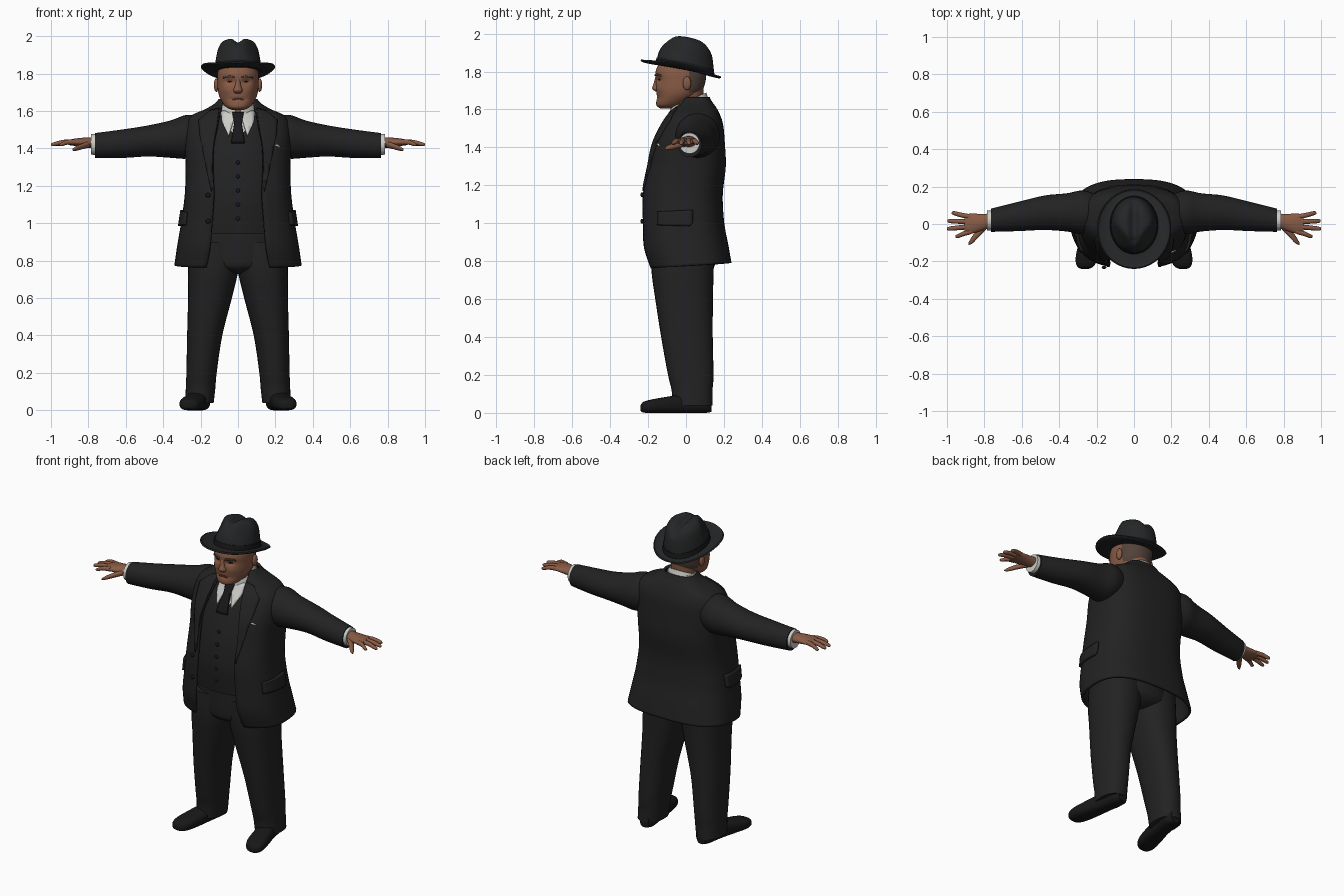
import bpy, bmesh, math
from mathutils import Vector
from mathutils.bvhtree import BVHTree

cube = bpy.data.objects.get("Cube")
if cube:
    bpy.data.objects.remove(cube, do_unlink=True)


def material(name, r, g, b):
    m = bpy.data.materials.new(name)
    m.use_nodes = True
    m.diffuse_color = (r, g, b, 1)
    node = m.node_tree.nodes["Principled BSDF"]
    node.inputs["Base Color"].default_value = (r, g, b, 1)
    node.inputs["Roughness"].default_value = 0.8
    return m


suit = material("charcoal suit", .016, .016, .017)
felt = material("dark felt", .018, .019, .02)
black = material("soft black", .009, .009, .01)
skin = material("skin", .25, .105, .06)
lip = material("lips", .16, .055, .035)
white = material("white cotton", .6, .6, .57)
hair = material("grey brown hair", .085, .055, .042)


def finish(bm, name, mats, thickness=0, offset=-1.0):
    me = bpy.data.meshes.new(name)
    bm.to_mesh(me)
    bm.free()
    ob = bpy.data.objects.new(name, me)
    bpy.context.collection.objects.link(ob)
    for m in mats:
        me.materials.append(m)
    bpy.ops.object.select_all(action='DESELECT')
    ob.select_set(True)
    bpy.context.view_layer.objects.active = ob
    bpy.ops.object.shade_smooth_by_angle(angle=math.radians(45))
    if thickness:
        mod = ob.modifiers.new("thickness", 'SOLIDIFY')
        mod.thickness, mod.offset = thickness, offset
    return ob


def spline(rows, steps):
    """Smooth interpolation through all section values."""
    out = []
    for i in range(len(rows) - 1):
        a, b, c, d = rows[max(i - 1, 0)], rows[i], rows[i + 1], rows[min(i + 2, len(rows) - 1)]
        for k in range(steps):
            t = k / steps
            out.append([q + .5 * t * (r - p + t * (2 * p - 5 * q + 4 * r - s + t * (3 * (q - r) + s - p)))
                        for p, q, r, s in zip(a, b, c, d)])
    return out + [list(rows[-1])]


def loft(name, rows, mats, axis='Z', power=1.0, sides=32, steps=5, side=1, caps=True,
         shape=None, cuts=(), rule=None, thickness=0):
    """Rows: position along axis, two centre values, two radii, optional front gap."""
    bm = bmesh.new()
    rings = []
    opened = len(rows[0]) == 6
    for row in spline(rows, steps):
        pos, ca, cb, ra, rb = row[:5]
        ring = []
        start = -math.acos(min(1, row[5] / ra) ** (1 / power)) if opened else 0
        span = math.pi - 2 * start if opened else 2 * math.pi
        for i in range(sides):
            t = start + span * i / (sides - 1 if opened else sides)
            c, s = math.cos(t), math.sin(t)
            a = ca + ra * math.copysign(abs(c) ** power, c)
            b = cb + rb * math.copysign(abs(s) ** power, s)
            co = Vector({'Z': (a, b, pos), 'X': (pos, a, b), 'Y': (a, pos, b)}[axis])
            if shape:
                co = shape(co)
            co.x *= side
            ring.append(bm.verts.new(co))
        rings.append(ring)
    for low, high in zip(rings, rings[1:]):
        for i in range(sides - 1 if opened else sides):
            j = (i + 1) % sides
            bm.faces.new((low[i], low[j], high[j], high[i]))
    if caps and not opened:
        bm.faces.new(rings[0])
        bm.faces.new(rings[-1])
        bmesh.ops.recalc_face_normals(bm, faces=bm.faces)
    for co, no in cuts:
        bmesh.ops.bisect_plane(bm, geom=bm.verts[:] + bm.edges[:] + bm.faces[:], plane_co=co, plane_no=no)
    if rule:
        for f in bm.faces:
            f.material_index = rule(f.calc_center_median())
    return finish(bm, name, mats, thickness)


def patch(name, outline, target, mat, axis='Y', side=1, lift=.004, thickness=.009):
    """Lay a flat outline onto the front (Y) or the side (X) of a target."""
    tree = BVHTree.FromPolygons([v.co for v in target.data.vertices],
                                [p.vertices[:] for p in target.data.polygons])
    bm = bmesh.new()
    put = (lambda a, z: (a * side, 0, z)) if axis == 'Y' else (lambda a, z: (0, a, z))
    bm.faces.new([bm.verts.new(put(*p)) for p in outline])
    for k in range(3):
        values = [v.co[k] for v in bm.verts]
        n = int((max(values) - min(values)) / .02)
        for i in range(1, n + 1):
            no = Vector((k == 0, k == 1, k == 2))
            at = no * (min(values) + i * (max(values) - min(values)) / (n + 1))
            bmesh.ops.bisect_plane(bm, geom=bm.verts[:] + bm.edges[:] + bm.faces[:], plane_co=at, plane_no=no)
    ray = Vector((0, 1, 0)) if axis == 'Y' else Vector((-side, 0, 0))
    for v in bm.verts:
        hit = tree.ray_cast(v.co - ray, ray)[0]
        if hit is None:
            hit = tree.find_nearest(v.co - ray * .15)[0]
        v.co += ray * ((hit - v.co).dot(ray) - lift)
    return finish(bm, name, [mat], thickness, 0)


def ball(name, at, size, mat):
    bm = bmesh.new()
    bmesh.ops.create_uvsphere(bm, u_segments=16, v_segments=10, radius=1)
    for v in bm.verts:
        v.co = Vector(at) + Vector(size) * v.co
    return finish(bm, name, [mat])


# Jacket: open shell with a sloped hem
def hem(co):
    co.z += .07 * co.y * max(0, (1 - co.z) / .23)
    return co


jacket = loft("jacket", [
    (.775, 0, .02, .34, .22, .17), (.88, 0, -.005, .325, .228, .15), (1, 0, -.018, .305, .22, .14),
    (1.15, 0, -.022, .285, .216, .13), (1.3, 0, 0, .28, .21, .135), (1.42, 0, .012, .285, .193, .13),
    (1.52, 0, .033, .28, .163, .11), (1.575, 0, .043, .25, .135, .1), (1.61, 0, .05, .175, .11, .092),
    (1.64, 0, .053, .125, .085, .085), (1.665, 0, .055, .102, .07, .08)],
    [suit], power=.75, sides=56, shape=hem, thickness=.016)

# Torso: waistcoat with a V of shirt cut into it
torso = loft("waistcoat_and_shirt", [
    (.945, 0, -.01, .265, .195), (1.1, 0, -.015, .26, .205), (1.25, 0, -.005, .25, .2),
    (1.38, 0, .01, .24, .18), (1.48, 0, .03, .22, .16), (1.56, 0, .04, .16, .12),
    (1.62, 0, .04, .1, .09), (1.66, 0, .04, .085, .08)],
    [suit, white], sides=48, cuts=[((0, 0, 1.44), (1.5, 0, -1)), ((0, 0, 1.44), (-1.5, 0, -1))],
    rule=lambda c: int(c.z > 1.44 + 1.5 * abs(c.x)))
patch("necktie", [(-.03, 1.59), (.03, 1.59), (.02, 1.53), (.036, 1.43), (-.036, 1.43), (-.02, 1.53)],
      torso, black, lift=.012, thickness=.02)
for i in range(5):
    z = 1.325 - .075 * i
    y = min(v.co.y for v in torso.data.vertices if abs(v.co.z - z) < .03)
    ball(f"waistcoat_button_{i + 1}", (0, y, z), (.011, .007, .011), black)

# Trousers
loft("trouser_seat", [(.73, 0, -.01, .03, .1), (.76, 0, -.015, .2, .155), (.82, 0, -.012, .25, .172),
                      (1, 0, -.01, .25, .175)], [suit])

# Neck and shirt collar
loft("neck", [(1.54, 0, .02, .08, .075), (1.64, 0, .01, .078, .08), (1.74, 0, .02, .085, .075)], [skin])


def collar_slope(co):
    co.z += .42 * (co.y - .11)
    return co


loft("shirt_collar", [(1.625, 0, .02, .105, .105, .035), (1.655, 0, .017, .1, .1, .022),
                      (1.69, 0, .013, .088, .095, .012)], [white], shape=collar_slope, thickness=.008)


# Head with sunken eyes and hair at the back
def face_form(co):
    if co.y < -.05:
        eye = math.exp(-((abs(co.x) - .045) / .022) ** 2 - ((co.z - 1.757) / .014) ** 2)
        mouth = math.exp(-(co.x / .045) ** 2 - ((co.z - 1.664) / .008) ** 2)
        cheek = math.exp(-((abs(co.x) - .06) / .03) ** 2 - ((co.z - 1.71) / .025) ** 2)
        co.y += .014 * eye + .006 * mouth - .007 * cheek
    return co


head = loft("head", [
    (1.605, 0, -.1, .03, .035), (1.622, 0, -.088, .064, .068), (1.66, 0, -.055, .092, .1),
    (1.7, 0, -.035, .106, .121), (1.75, 0, -.028, .11, .131), (1.8, 0, -.027, .11, .133),
    (1.85, 0, -.025, .095, .115)], [skin, hair], power=.92, sides=56, steps=8, shape=face_form,
    cuts=[((0, .015, 0), (0, 1, 0)), ((0, 0, 1.69), (0, 0, 1))],
    rule=lambda c: int(c.y > .015 and c.z > 1.69))
loft("nose", [(1.694, 0, -.148, .016, .012), (1.71, 0, -.154, .025, .024), (1.74, 0, -.152, .015, .018),
              (1.785, 0, -.146, .012, .011)], [skin], sides=20)
patch("mouth", [(-.034, 1.659), (0, 1.661), (.034, 1.659), (.02, 1.668), (-.02, 1.668)],
      head, lip, lift=.001, thickness=.004)


# Hat: tilted, pinched and creased
def hat_form(co):
    high = min(1, max(0, (co.z - 1.85) / .12))
    co.x *= 1 - .4 * high * min(1, max(0, -co.y / .1))
    co.z -= .028 * high ** 3 * math.exp(-(co.x / .025) ** 2)
    co.z += .65 * max(0, abs(co.x) - .06) ** 2 / .5 - .21 * (co.y + .025)
    return co


loft("hat_crown", [(1.808, 0, -.006, .126, .153), (1.88, 0, 0, .118, .143), (1.94, 0, .01, .105, .122),
                   (1.975, 0, .012, .084, .095), (1.989, 0, .012, .05, .06), (1.99, 0, .012, .008, .01)],
     [felt], sides=48, shape=hat_form)
loft("hat_band", [(1.81, 0, -.006, .13, .157), (1.828, 0, -.005, .128, .154), (1.848, 0, -.004, .126, .151)],
     [black], sides=48, shape=hat_form)
loft("hat_brim", [(1.814, 0, -.01, .105, .13), (1.806, 0, -.015, .145, .17), (1.806, 0, -.025, .185, .2),
                  (1.812, 0, -.027, .199, .213)], [felt], sides=56, caps=False, shape=hat_form, thickness=.009)


def ground(co):
    co.z = max(co.z, 0)
    return co


# Paired parts
for side, word in ((1, "left"), (-1, "right")):
    loft(word + "_sleeve", [
        (.18, .06, 1.47, .09, .095), (.27, .062, 1.463, .117, .117), (.36, .062, 1.45, .102, .1),
        (.48, .06, 1.44, .092, .083), (.62, .04, 1.425, .078, .076), (.765, .02, 1.415, .062, .067)],
        [suit], axis='X', side=side)
    loft(word + "_cuff", [(.74, .02, 1.42, .055, .058), (.785, .018, 1.422, .053, .055)], [white],
         axis='X', side=side)
    loft(word + "_palm", [(.76, .02, 1.43, .036, .03), (.82, .008, 1.432, .046, .026),
                          (.87, .002, 1.433, .054, .02), (.905, 0, 1.432, .05, .014)],
         [skin], axis='X', side=side)
    # Fingers run from the knuckle outward
    for finger, y0, y1, tip in (("index", -.04, -.065, .955), ("middle", -.014, -.025, 1),
                                ("ring", .012, .016, .998), ("little", .037, .058, .975)):
        ym = (y0 + y1) / 2
        loft(f"{word}_{finger}_finger", [
            (.87, y0, 1.434, .014, .014), ((.87 + tip) / 2, ym, 1.433, .013, .013),
            (tip - .012, y1, 1.422, .011, .01), (tip, y1, 1.42, .004, .004)],
            [skin], axis='X', side=side, sides=12, steps=4)
    loft(word + "_thumb", [(.79, -.005, 1.425, .025, .02), (.83, -.045, 1.412, .025, .016),
                           (.865, -.085, 1.4, .02, .013), (.885, -.106, 1.393, .006, .005)],
         [skin], axis='X', side=side, sides=14)
    loft(word + "_trouser_leg", [
        (.04, .206, .035, .076, .105), (.12, .2, .032, .079, .108), (.2, .195, .025, .081, .12),
        (.4, .178, .005, .094, .136), (.6, .15, -.01, .117, .152), (.75, .133, -.018, .134, .164),
        (.9, .125, -.015, .13, .165)], [suit], power=.88, side=side)
    loft(word + "_shoe", [
        (-.24, .262, .025, .02, .014), (-.225, .26, .03, .045, .028), (-.18, .252, .035, .06, .036),
        (-.1, .235, .042, .06, .043), (0, .215, .05, .052, .052), (.1, .2, .05, .052, .05),
        (.135, .2, .045, .03, .04)], [black], axis='Y', power=.75, side=side, shape=ground)
    # Lapel, pocket, button and collar wing
    patch(word + "_lapel", [(.1, 1.615), (.15, 1.6), (.21, 1.55), (.205, 1.48), (.17, 1.3), (.142, 1.17),
                            (.136, 1.2), (.138, 1.3), (.131, 1.42), (.112, 1.52)], jacket, suit, side=side)
    patch(word + "_pocket_flap", [(-.15, .99), (-.15, 1.06), (.035, 1.07), (.035, 1), (.02, .985)],
          jacket, suit, axis='X', side=side, lift=.007, thickness=.014)
    patch(word + "_collar_wing", [(.012, 1.585), (.045, 1.6), (.09, 1.6), (.085, 1.54), (.05, 1.465)],
          torso, white, side=side, lift=.008)
    # Ear, brow and eye
    ball(word + "_ear", (side * .116, .005, 1.738), (.013, .022, .036), skin)
    patch(word + "_eyebrow", [(.018, 1.776), (.05, 1.781), (.078, 1.774), (.075, 1.784), (.045, 1.79),
                              (.02, 1.784)], head, hair, side=side, lift=.003, thickness=.008)
    patch(word + "_eye", [(.032, 1.757), (.045, 1.761), (.058, 1.757), (.045, 1.753)], head, black,
          side=side, lift=.001, thickness=.004)

# Small jacket details
for i, z in enumerate((1.15, 1.01)):
    ball(f"jacket_button_{i + 1}", (-.16, -.232, z), (.013, .008, .013), black)
patch("breast_pocket_trim", [(.195, 1.415), (.205, 1.422), (.225, 1.412), (.222, 1.405), (.206, 1.412)],
      jacket, white, lift=.003, thickness=.006)
